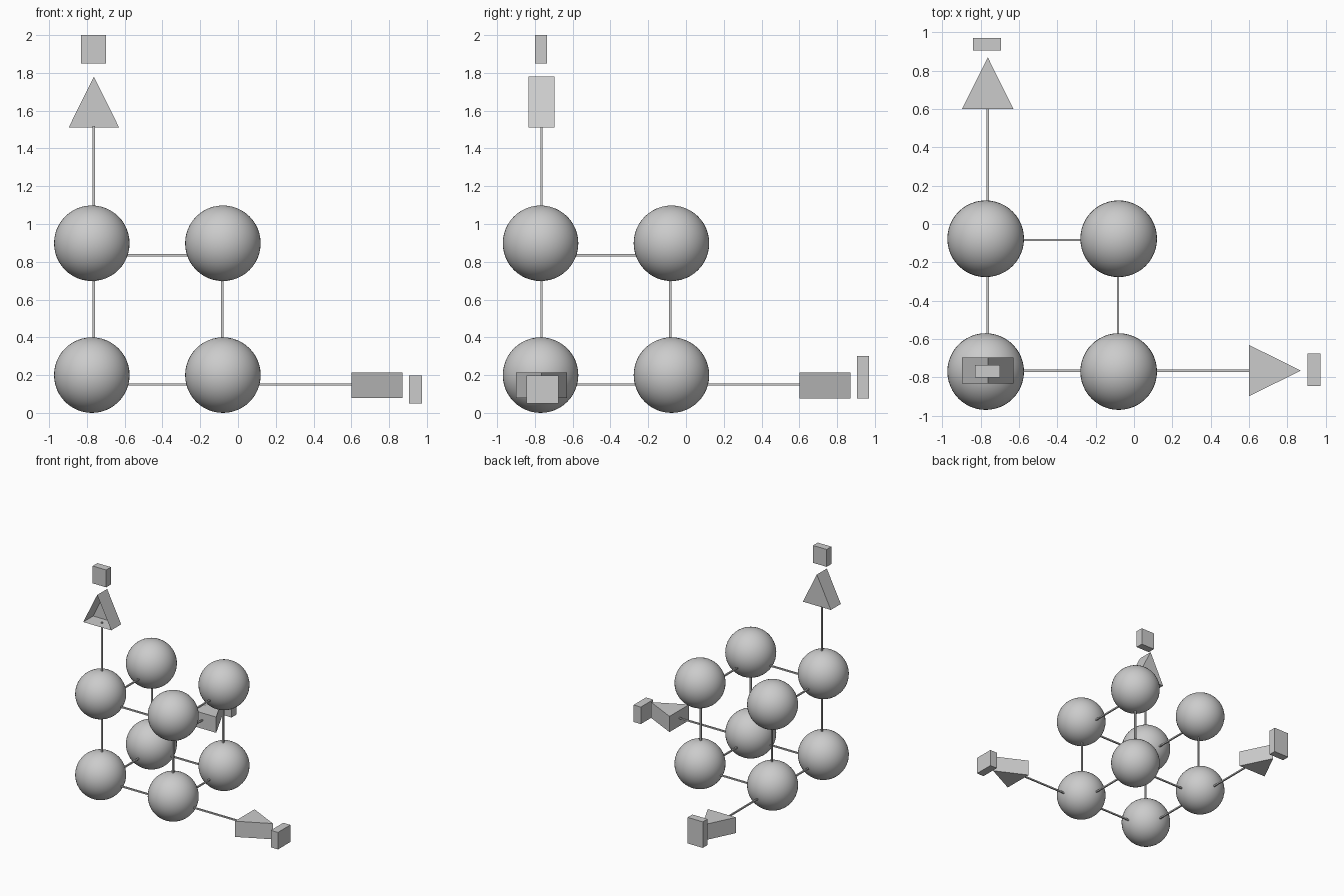
import bpy, bmesh
from itertools import product
from mathutils import Vector

if "Cube" in bpy.data.objects:
    bpy.data.objects.remove(bpy.data.objects["Cube"])

R = 0.2                                  # ball radius
BALL = ((-0.774, -0.080), (-0.770, -0.077), (0.20, 0.898))
NODE = ((-0.763, -0.083), (-0.765, -0.083), (0.15, 0.835))   # rod lattice


def add_mesh(name, bm):
    bmesh.ops.recalc_face_normals(bm, faces=bm.faces[:])
    me = bpy.data.meshes.new(name)
    bm.to_mesh(me)
    bm.free()
    ob = bpy.data.objects.new(name, me)
    bpy.context.collection.objects.link(ob)
    return ob


def box(name, lo, hi):
    lo, hi = Vector(lo), Vector(hi)
    bm = bmesh.new()
    bmesh.ops.create_cube(bm, size=1)
    for v in bm.verts:
        v.co = (lo + hi) / 2 + v.co * (hi - lo)
    return add_mesh(name, bm)


def rod(name, a, b):
    # thin square bar along one axis
    axis = max(range(3), key=lambda i: abs(b[i] - a[i]))
    pad = Vector((0.006, 0.006, 0.006))
    pad[axis] = 0
    return box(name, Vector(a) - pad, Vector(b) + pad)


def arrow_head(name, base, axis, side, depth, open_cap=False):
    # triangular prism: points along axis, spreads along side, thick along depth
    axis, side, depth = Vector(axis), Vector(side), Vector(depth)
    tri = (base - side * 0.134, base + side * 0.134, base + axis * 0.27)
    bm = bmesh.new()
    near = [bm.verts.new(p - depth * 0.068) for p in tri]
    far = [bm.verts.new(p + depth * 0.068) for p in tri]
    cap = bm.faces.new(near)
    bm.faces.new(far[::-1])
    for i in range(3):
        j = (i + 1) % 3
        bm.faces.new((near[i], near[j], far[j], far[i]))
    if open_cap:
        bmesh.ops.delete(bm, geom=[cap], context='FACES_ONLY')
    return add_mesh(name, bm)


# eight corner balls
for i, j, k in product((0, 1), repeat=3):
    bpy.ops.mesh.primitive_uv_sphere_add(segments=48, ring_count=24, radius=R,
                                         location=(BALL[0][i], BALL[1][j], BALL[2][k]))
    bpy.context.object.name = f"ball_{i}{j}{k}"
    bpy.ops.object.shade_smooth()

# rods joining neighbouring balls (the upper rear x rod is absent)
for c in product((0, 1), repeat=3):
    for ax in range(3):
        if c[ax] or (ax == 0 and c == (0, 1, 1)):
            continue
        d = list(c)
        d[ax] = 1
        a = [NODE[n][c[n]] for n in range(3)]
        b = [NODE[n][d[n]] for n in range(3)]
        rod(f"rod_{'xyz'[ax]}", a, b)

# three axis shafts
x0, y0, z0 = (n[0] for n in NODE)
rod("shaft_x", (NODE[0][1], y0, z0), (0.61, y0, z0))
rod("shaft_y", (x0, NODE[1][1], z0), (x0, 0.61, z0))
rod("shaft_z", (x0, y0, NODE[2][1]), (x0, y0, 1.52))

# arrow heads; the upright one is open at the front
X, Y, Z = (1, 0, 0), (0, 1, 0), (0, 0, 1)
arrow_head("arrow_head_x", Vector((0.60, y0, 0.147)), X, Y, Z)
arrow_head("arrow_head_y", Vector((x0, 0.60, 0.145)), Y, X, Z)
arrow_head("arrow_head_z", Vector((x0, y0, 1.51)), Z, X, Y, open_cap=True)

# plain end tags past the arrow tips
box("end_tag_x", (0.905, -0.845, 0.05), (0.974, -0.675, 0.197))
box("end_tag_y", (-0.84, 0.905, 0.075), (-0.695, 0.97, 0.30))
box("end_tag_z", (-0.83, -0.80, 1.85), (-0.70, -0.735, 2.0))
